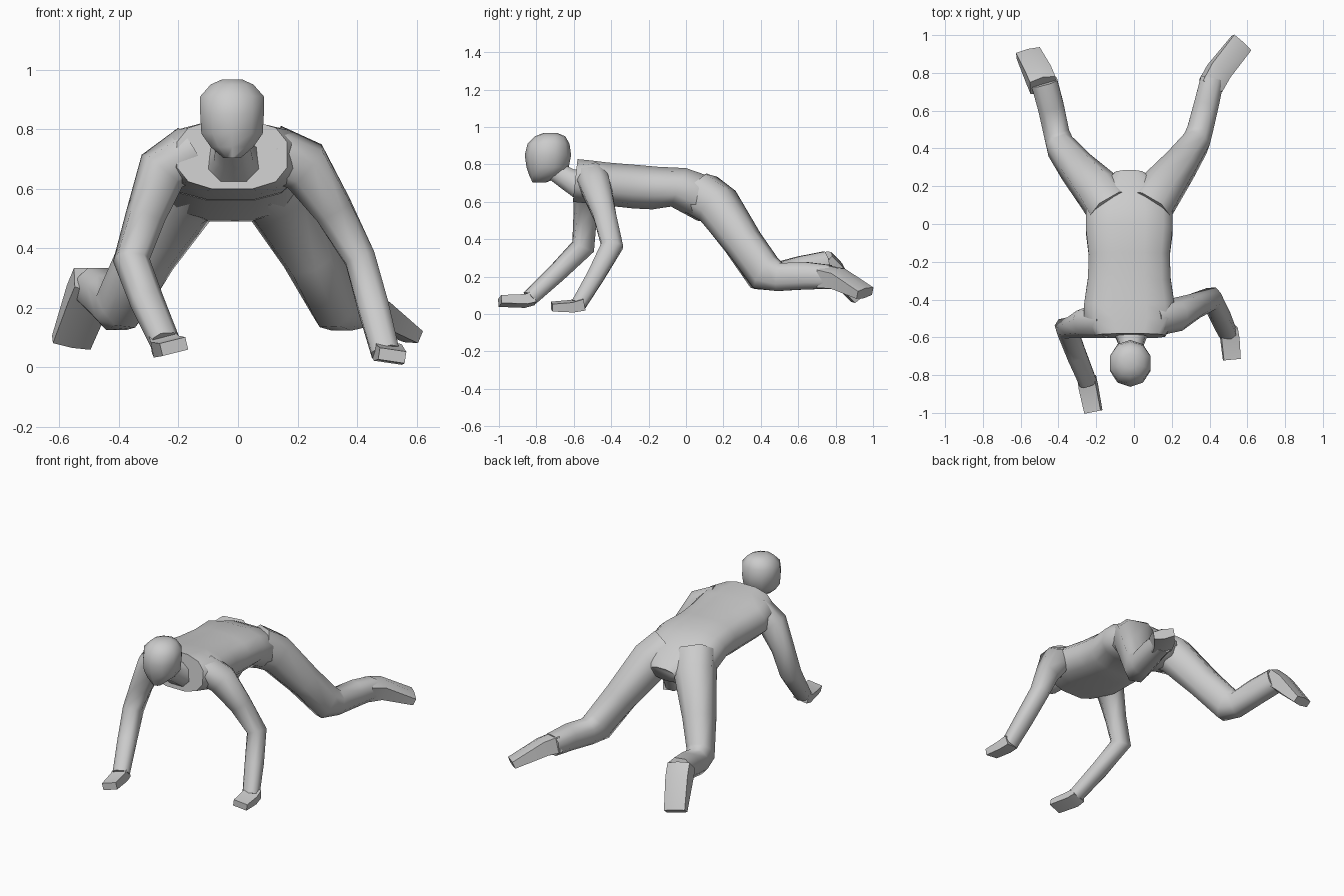
import bpy, bmesh, math
from mathutils import Vector as V


def loft(name, rings, sides=10, power=0.8, angle=50):
    """Skin a list of (centre, half-axis a, half-axis b) rings and cap both ends."""
    bm = bmesh.new()
    f = lambda t: math.copysign(abs(t) ** power, t)
    loops = []
    for c, a, b in rings:
        ts = [2 * math.pi * (i + 0.5) / sides for i in range(sides)]
        loops.append([bm.verts.new(c + a * f(math.cos(t)) + b * f(math.sin(t))) for t in ts])
    for p, q in zip(loops, loops[1:]):
        for i in range(sides):
            j = (i + 1) % sides
            bm.faces.new((p[i], p[j], q[j], q[i]))
    bm.faces.new(loops[0])
    bm.faces.new(loops[-1])
    bmesh.ops.recalc_face_normals(bm, faces=bm.faces)
    me = bpy.data.meshes.new(name)
    bm.to_mesh(me)
    bm.free()
    ob = bpy.data.objects.new(name, me)
    bpy.context.collection.objects.link(ob)
    bpy.context.view_layer.objects.active = ob
    ob.select_set(True)
    bpy.ops.object.shade_smooth_by_angle(angle=math.radians(angle))
    ob.select_set(False)
    return ob


def limb(name, path, hint, **kw):
    """Tube along (point, half width, half thickness), mitred at the joints."""
    pts = [V(p[0]) for p in path]
    rings = []
    for i, (_, w, h) in enumerate(path):
        d1 = (pts[i] - pts[max(i - 1, 0)]).normalized()
        d2 = (pts[min(i + 1, len(pts) - 1)] - pts[i]).normalized()
        t = (d1 + d2).normalized()
        side = V(hint)
        side = (side - t * side.dot(t)).normalized()
        rings.append((pts[i], side * w, t.cross(side) * h))
    return loft(name, rings, **kw)


# Torso: top y, top z, bottom y, bottom z, centre x, half width
torso = [(-.58, .828, -.605, .60, -.02, .19), (-.5, .82, -.5, .59, -.02, .25),
         (-.42, .81, -.42, .58, -.025, .245), (-.3, .80, -.28, .565, -.025, .225),
         (-.15, .787, -.18, .56, -.025, .22), (0, .78, -.08, .575, -.025, .235),
         (.1, .745, .06, .50, -.025, .235), (.2, .695, .14, .49, -.025, .2),
         (.285, .62, .23, .52, -.025, .09)]
loft("torso", [(V((x, (y1 + y0) / 2, (z1 + z0) / 2)), V((w, 0, 0)),
                V((0, (y1 - y0) / 2, (z1 - z0) / 2)) * 1.03)
               for y1, z1, y0, z0, x, w in torso], sides=12, power=.75)

# Head: z, centre y, half width, half depth
head = [(.703, -.785, .03, .035), (.74, -.748, .075, .09), (.785, -.74, .108, .113),
        (.85, -.738, .112, .124), (.91, -.735, .112, .112), (.95, -.727, .075, .082),
        (.967, -.725, .035, .04)]
loft("head", [(V((-.02, y, z)), V((w, 0, 0)), V((0, d, 0))) for z, y, w, d in head],
     power=.95, angle=60)
limb("neck", [((-.015, -.56, .69), .10, .085), ((-.015, -.63, .72), .07, .065),
              ((-.018, -.71, .77), .06, .055)], (1, 0, 0), sides=8)

# Arms and hands
limb("right_arm", [((.11, -.50, .725), .09, .09), ((.225, -.48, .675), .092, .085),
                   ((.32, -.435, .53), .068, .065), ((.41, -.395, .365), .055, .062),
                   ((.455, -.485, .20), .055, .05), ((.495, -.575, .05), .05, .043)],
     (1, 0, .1), sides=8)
limb("left_arm", [((-.15, -.51, .725), .09, .09), ((-.255, -.52, .66), .085, .08),
                  ((-.31, -.54, .51), .066, .06), ((-.358, -.55, .36), .06, .062),
                  ((-.305, -.69, .22), .056, .05), ((-.245, -.835, .085), .05, .043)],
     (1, .3, 0), sides=8)
limb("right_hand", [((.50, -.55, .055), .05, .034), ((.508, -.61, .042), .053, .03),
                    ((.518, -.718, .04), .05, .022)], (1, .1, -.15), sides=4, power=.3, angle=30)
limb("left_hand", [((-.25, -.815, .085), .05, .034), ((-.242, -.86, .07), .053, .03),
                   ((-.215, -.995, .07), .05, .024)], (1, .2, .25), sides=4, power=.3, angle=30)

# Legs
limb("right_leg", [((.075, .08, .64), .13, .125), ((.135, .17, .58), .122, .12),
                   ((.245, .31, .38), .095, .1), ((.325, .425, .22), .078, .105),
                   ((.35, .50, .198), .073, .08), ((.385, .64, .205), .07, .078),
                   ((.415, .77, .198), .066, .068)], (1, -.35, 0), sides=8)
limb("left_leg", [((-.12, .08, .64), .13, .125), ((-.185, .17, .58), .122, .12),
                  ((-.305, .30, .38), .095, .1), ((-.39, .41, .22), .078, .105),
                  ((-.41, .48, .20), .073, .08), ((-.44, .62, .235), .074, .08),
                  ((-.475, .75, .265), .075, .075)], (1, .2, 0), sides=8)

# Feet
limb("right_foot", [((.405, .73, .20), .064, .068), ((.45, .81, .19), .066, .058),
                    ((.568, .957, .112), .066, .03)], (1, -.85, -.25), sides=6, power=.45, angle=35)
limb("left_foot", [((-.482, .735, .29), .075, .06), ((-.505, .79, .235), .075, .058),
                   ((-.56, .905, .083), .07, .028)], (1, .3, -.25), sides=6, power=.45, angle=35)
